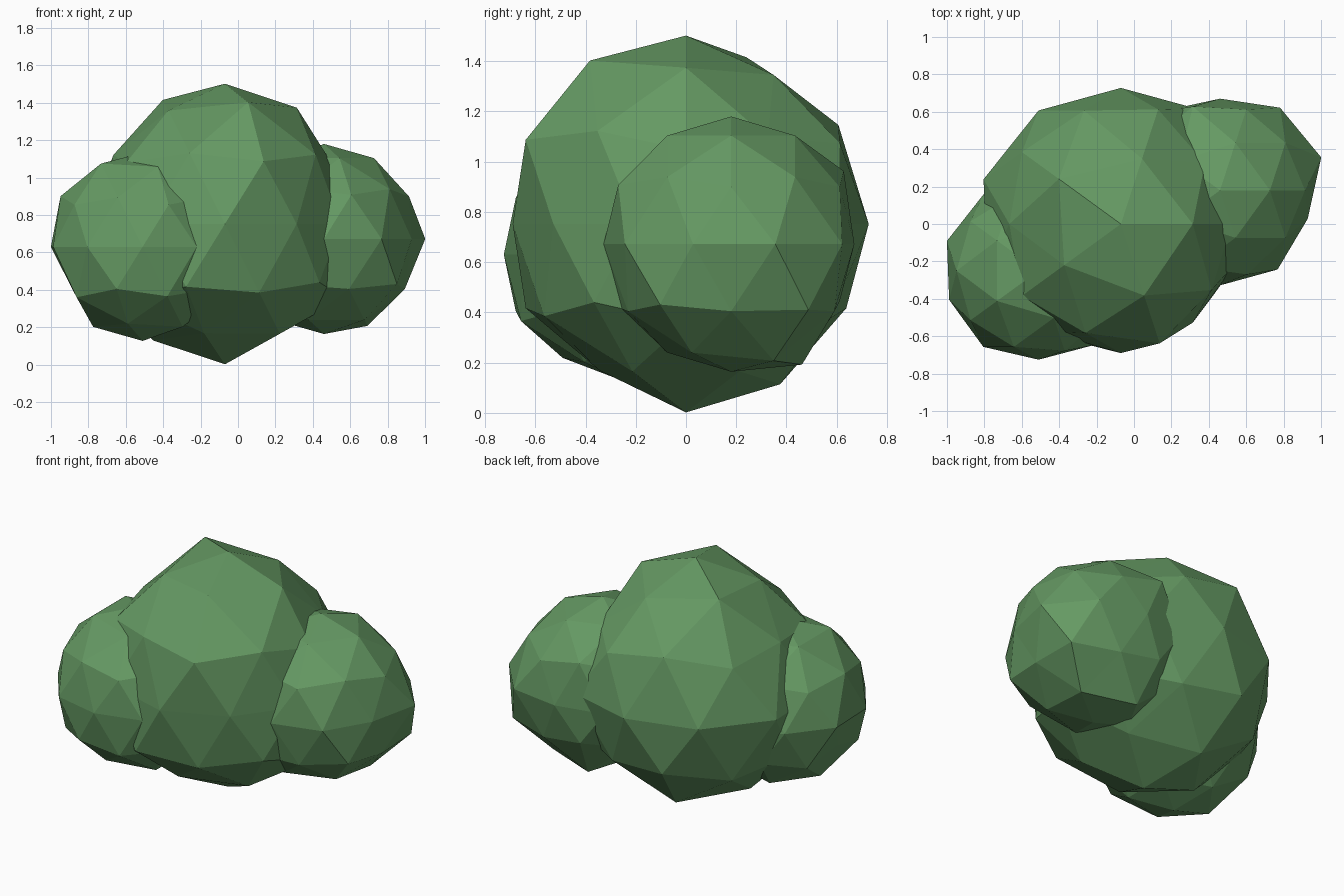
import bpy
from math import radians, cos, sin
from mathutils import Vector

leaf = bpy.data.materials.new("leaf_green")
leaf.diffuse_color = (0.13, 0.32, 0.125, 1)


def direction(azimuth, elevation):
    a, e = radians(azimuth), radians(elevation)
    return Vector((cos(a) * cos(e), sin(a) * cos(e), sin(e)))


def clump(name, centre, radius, bumps):
    """Low-poly ball; each bump (azimuth, elevation, factor) moves the nearest corner in or out."""
    bpy.ops.mesh.primitive_ico_sphere_add(subdivisions=2, radius=radius, location=centre)
    ob = bpy.context.object
    ob.name = name
    ob.data.materials.append(leaf)
    for azimuth, elevation, factor in bumps:
        d = direction(azimuth, elevation)
        v = max(ob.data.vertices, key=lambda p: p.co.normalized().dot(d))
        v.co = v.co.normalized() * radius * factor
    bpy.ops.object.shade_flat()


# Large middle clump
clump("middle_foliage", (-0.07, 0, 0.752), 0.75, [
    (144, 58, 1.04), (72, 58, 0.93), (0, 58, 0.975), (216, 58, 0.95), (288, 58, 1.02),
    (180, 32, 0.935), (252, 32, 0.96), (324, 32, 0.94), (36, 32, 0.87),
    (0, 27, 0.88), (72, 27, 0.96), (144, 27, 0.975), (216, 27, 0.975),
    (270, 0, 0.92), (90, 0, 0.97), (306, 0, 0.87), (162, 0, 1.03),
    (234, 0, 0.94), (342, 0, 0.87), (18, 0, 0.92),
    (324, -27, 0.93), (72, -32, 0.95), (288, -32, 0.93),
    (36, -58, 0.92), (-36, -58, 0.92), (180, -58, 0.975), (252, -58, 0.915)])

# Right clump, towards the back
clump("right_foliage", (0.46, 0.18, 0.672), 0.508, [
    (108, 32, 1.09), (288, 27, 1.04),
    (90, 0, 0.965), (18, 0, 1.12), (342, 0, 0.97), (306, 0, 1.03),
    (54, 0, 1.075), (126, 0, 1.03),
    (252, -27, 1.08), (36, -27, 1.15), (324, -27, 1.06),
    (108, -58, 1.11), (36, -58, 1.075)])

# Left clump, towards the front
clump("left_foliage", (-0.51, -0.25, 0.63), 0.503, [
    (144, 58, 1.04), (216, 58, 1.04), (180, 32, 1.025),
    (270, 0, 0.945), (162, 0, 1.025), (306, 0, 0.98),
    (216, -32, 1.02), (180, -27, 0.87), (252, -58, 0.96)])
